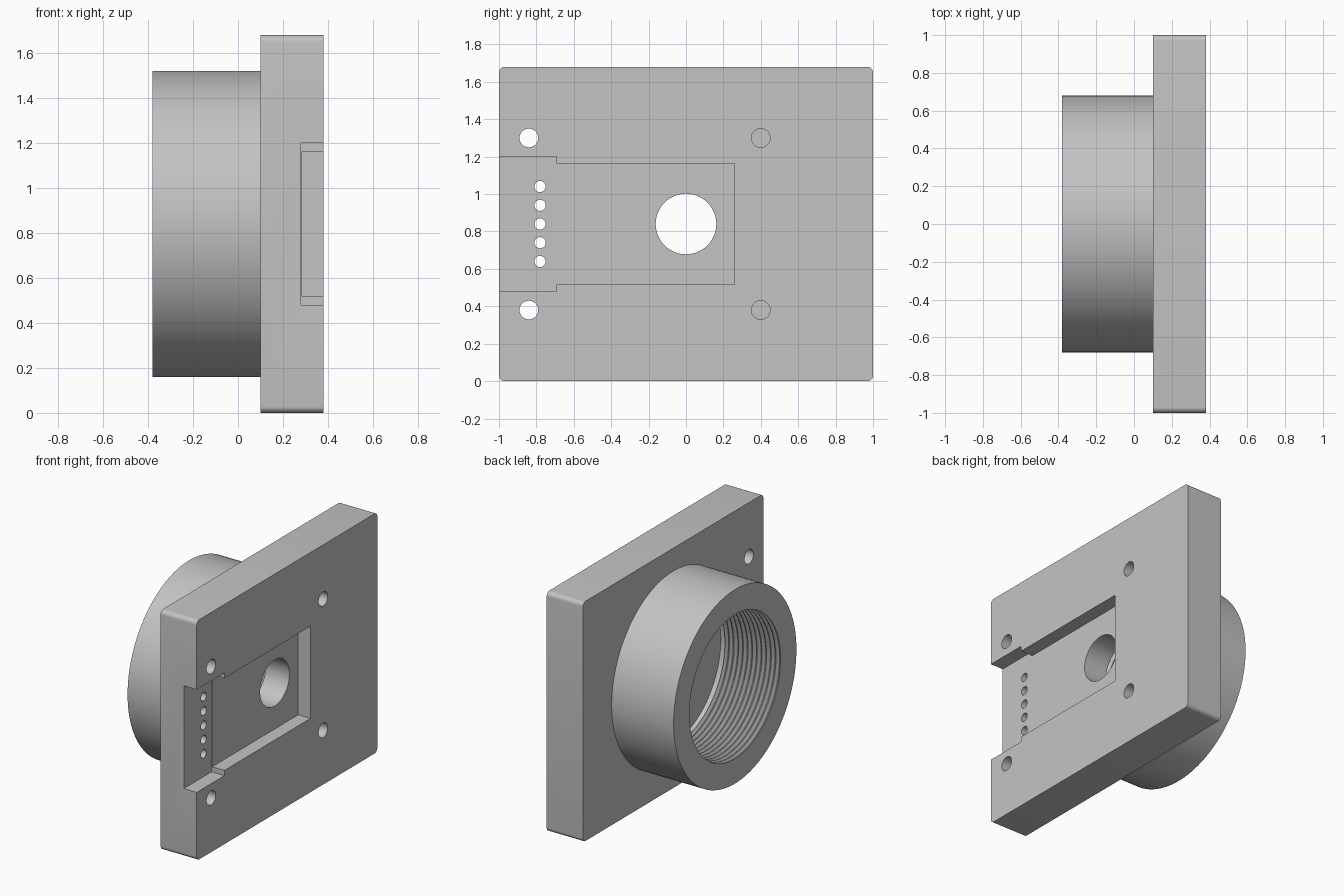
import bpy, bmesh
from math import pi, cos, sin, radians

cube = bpy.data.objects.get("Cube")
if cube:
    bpy.data.objects.remove(cube, do_unlink=True)

MID = 0.84                      # height of the bore axis
BACK, FACE = 0.10, 0.38         # plate thickness range along x
RIM = -0.38                     # open end of the collar

grey = bpy.data.materials.new("neutral_grey")
grey.use_nodes = True
grey.diffuse_color = (0.55, 0.55, 0.55, 1)
grey.node_tree.nodes["Principled BSDF"].inputs["Base Color"].default_value = (0.55, 0.55, 0.55, 1)


def finish(name, bm):
    bmesh.ops.recalc_face_normals(bm, faces=bm.faces)
    mesh = bpy.data.meshes.new(name)
    bm.to_mesh(mesh)
    bm.free()
    mesh.materials.append(grey)
    obj = bpy.data.objects.new(name, mesh)
    bpy.context.collection.objects.link(obj)
    return obj


def prism(name, outline, x0, x1):
    """Extrude a (y, z) outline along x."""
    bm = bmesh.new()
    face = bm.faces.new([bm.verts.new((x0, y, z)) for y, z in outline])
    ext = bmesh.ops.extrude_face_region(bm, geom=[face])
    moved = [v for v in ext["geom"] if isinstance(v, bmesh.types.BMVert)]
    bmesh.ops.translate(bm, verts=moved, vec=(x1 - x0, 0, 0))
    return finish(name, bm)


def circle(y, z, r, n):
    return [(y + r * cos(2 * pi * i / n), z + r * sin(2 * pi * i / n)) for i in range(n)]


def box(y0, y1, half):
    return [(y0, MID - half), (y1, MID - half), (y1, MID + half), (y0, MID + half)]


def rounded_rect(hy, hz, r, steps=6):
    pts = []
    for k, (sy, sz) in enumerate([(1, 1), (-1, 1), (-1, -1), (1, -1)]):
        for i in range(steps + 1):
            a = (k + i / steps) * pi / 2
            pts.append((sy * (hy - r) + r * cos(a), MID + sz * (hz - r) + r * sin(a)))
    return pts


def smooth(obj):
    bpy.ops.object.select_all(action='DESELECT')
    obj.select_set(True)
    bpy.context.view_layer.objects.active = obj
    bpy.ops.object.shade_smooth_by_angle(angle=radians(30))


# Mounting plate with rounded corners
plate = prism("mounting_plate", rounded_rect(1.0, 0.84, 0.03), BACK, FACE)

# Recess, connector slot and holes
cutters = [
    prism("recess_cutter", box(-0.8, 0.26, 0.323), 0.285, 0.5),
    prism("slot_cutter", box(-1.1, -0.693, 0.36), 0.28, 0.5),
    prism("aperture_cutter", circle(0, MID, 0.162, 64), 0, 0.5),
]
for side in (-1, 1):
    z = MID + side * 0.46
    cutters.append(prism("through_hole_cutter", circle(-0.84, z, 0.05, 32), 0, 0.5))
    cutters.append(prism("blind_hole_cutter", circle(0.4, z, 0.05, 32), 0.13, 0.5))
for i in range(-2, 3):
    cutters.append(prism("pin_hole_cutter", circle(-0.78, MID + 0.1 * i, 0.03, 24), 0, 0.5))

bpy.context.view_layer.objects.active = plate
for cutter in cutters:
    cutter.hide_render = True
    mod = plate.modifiers.new("cut", 'BOOLEAN')
    mod.operation, mod.solver, mod.object = 'DIFFERENCE', 'EXACT', cutter
    bpy.ops.object.modifier_apply(modifier=mod.name)
    bpy.data.objects.remove(cutter, do_unlink=True)
smooth(plate)

# Collar with a ridged bore, revolved from an (x, radius) profile
profile = [(BACK, 0.68), (RIM, 0.68), (RIM, 0.505)]
turns, pitch = 12, 0.036
for i in range(turns):
    x = RIM + i * pitch
    profile += [(x + 0.006, 0.505), (x + 0.018, 0.528), (x + 0.024, 0.528), (x + pitch, 0.505)]
profile += [(RIM + turns * pitch + 0.012, 0.528), (BACK, 0.528)]

bm = bmesh.new()
SEG = 128
rings = [[bm.verts.new((x, y, z)) for y, z in circle(0, MID, r, SEG)] for x, r in profile]
for a, b in zip(rings, rings[1:]):
    for i in range(SEG):
        j = (i + 1) % SEG
        bm.faces.new((a[i], a[j], b[j], b[i]))
# Orient the open collar outward, judged on its outer wall
collar = finish("threaded_collar", bm)
wall = collar.data.polygons[0]
if wall.normal.y * wall.center.y + wall.normal.z * (wall.center.z - MID) < 0:
    collar.data.flip_normals()
smooth(collar)
